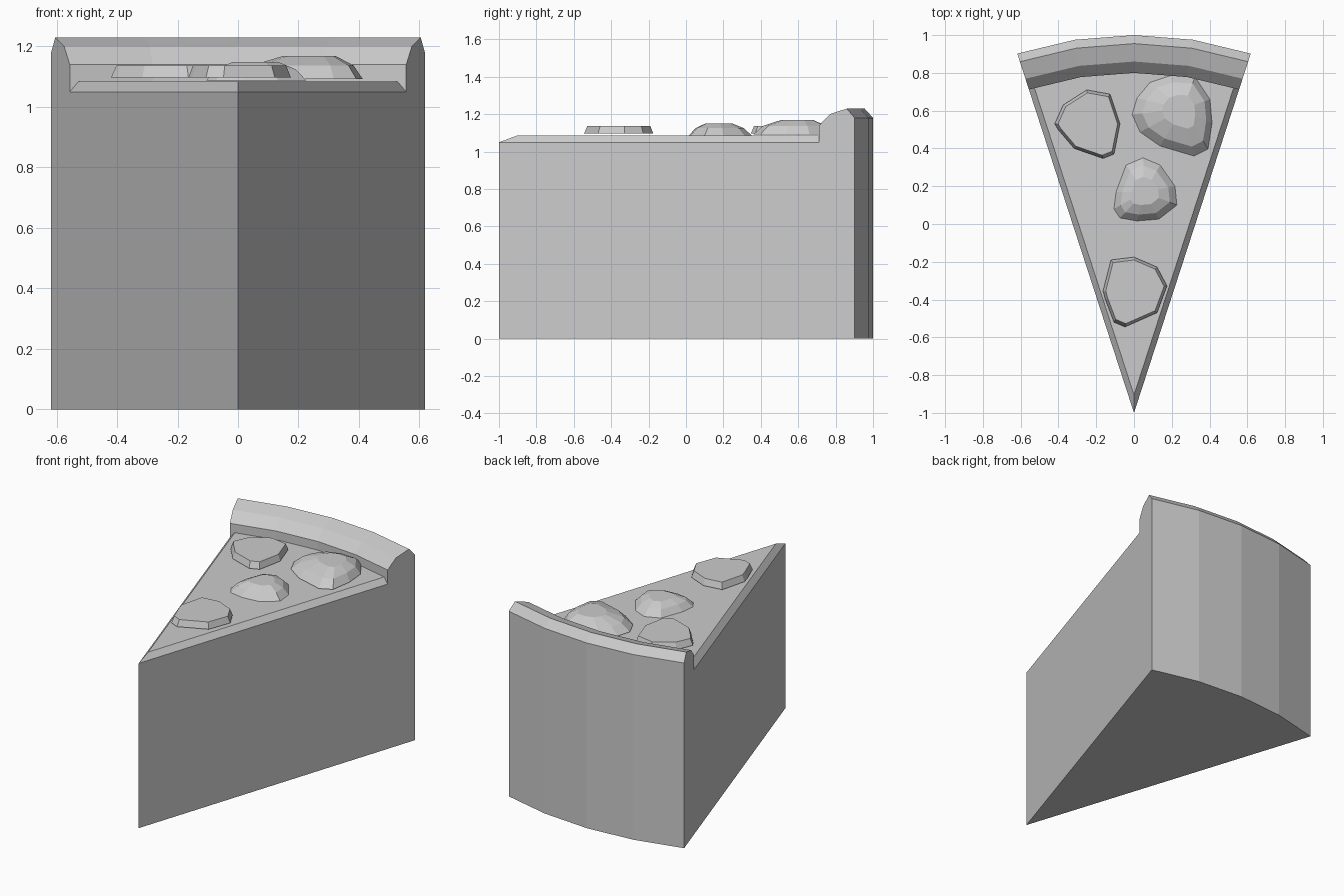
import bpy, bmesh, math
from mathutils import Vector

if "Cube" in bpy.data.objects:
    bpy.data.objects.remove(bpy.data.objects["Cube"])

HALF = math.radians(18)      # half the wedge angle
SEGS = 4                     # segments along the crust arc
EDGE_Z, TOP_Z = 1.05, 1.085  # cheese edge and cheese top heights


def finish(name, bm):
    bmesh.ops.remove_doubles(bm, verts=bm.verts, dist=1e-5)
    bmesh.ops.recalc_face_normals(bm, faces=bm.faces)
    mesh = bpy.data.meshes.new(name)
    bm.to_mesh(mesh)
    bm.free()
    obj = bpy.data.objects.new(name, mesh)
    bpy.context.collection.objects.link(obj)
    return obj


def polar(r, a, z):
    return Vector((r * math.sin(a), r * math.cos(a) - 1, z))


# Slice: tall wedge with bevelled top edges and a raised crust
def build_slice():
    bm = bmesh.new()
    angles = [-HALF + 2 * HALF * i / SEGS for i in range(SEGS + 1)]
    crust = [(1.8, 1.14), (1.86, 1.20), (1.955, 1.23), (2.0, 1.18), (2.0, 0)]
    cols = [[bm.verts.new(polar(r, a, z)) for r, z in crust] for a in angles]
    tip_low = bm.verts.new((0, -1, 0))
    tip_edge = bm.verts.new((0, -1, EDGE_Z))
    tip_top = bm.verts.new((0, -0.905, TOP_Z))

    # row where the cheese meets the crust, inset at both ends
    foot = [polar(1.8, a, TOP_Z) for a in angles]
    ends = [polar(1.8, a, EDGE_Z) for a in (-HALF, HALF)]
    foot[0], foot[-1] = foot[0].lerp(foot[1], 0.107), foot[-1].lerp(foot[-2], 0.107)
    foot = [bm.verts.new(p) for p in foot]
    ends = [bm.verts.new(p) for p in ends]

    # crust surface and outer wall
    for a, b in zip(cols, cols[1:]):
        for j in range(len(crust) - 1):
            bm.faces.new((a[j], b[j], b[j + 1], a[j + 1]))
    # inner wall of the crust
    for i in range(SEGS):
        bm.faces.new((foot[i], foot[i + 1], cols[i + 1][0], cols[i][0]))
    for end, f, col in zip(ends, (foot[0], foot[-1]), (cols[0], cols[-1])):
        bm.faces.new((end, f, col[0]))
        bm.faces.new((tip_edge, tip_top, f, end))         # cheese bevel
        bm.faces.new([tip_low, tip_edge, end] + col)      # cut side
    bm.faces.new([tip_top] + foot)                        # cheese top
    bm.faces.new([tip_low] + [c[-1] for c in cols])       # underside
    finish("pizza_slice", bm)


# Toppings: an outline stacked as shrinking rings toward a centre
def topping(name, outline, centre, rings):
    bm = bmesh.new()
    c = Vector(centre)
    loops = []
    for scale, z in rings:
        pts = [c + (Vector(p) - c) * scale for p in outline]
        loops.append([bm.verts.new((p.x, p.y, z)) for p in pts])
    n = len(outline)
    for lo, hi in zip(loops, loops[1:]):
        for i in range(n):
            k = (i + 1) % n
            bm.faces.new((lo[i], lo[k], hi[k], hi[i]))
    bm.faces.new(loops[0])
    bm.faces.new(loops[-1])
    finish(name, bm)


build_slice()

FLAT = [(1.0, 1.097), (0.91, 1.137)]
topping("pepperoni_back",
        [(-.42, .53), (-.375, .63), (-.25, .71), (-.127, .688), (-.074, .53),
         (-.106, .37), (-.164, .347), (-.317, .40), (-.402, .50)],
        (-.22, .535), FLAT)
topping("pepperoni_front",
        [(-.164, -.354), (-.122, -.19), (0, -.175), (.122, -.228), (.175, -.328),
         (.122, -.47), (-.048, -.545), (-.106, -.52), (-.153, -.397)],
        (0, -.35), FLAT)
topping("mushroom_middle",
        [(-.106, .08), (-.095, .17), (-.042, .312), (.048, .35), (.138, .312),
         (.217, .20), (.227, .10), (.132, .026), (.016, .016), (-.074, .032)],
        (.055, .17), [(1.0, 1.087), (.78, 1.125), (.45, 1.149)])
topping("mushroom_back",
        [(-.01, .58), (.016, .667), (.085, .75), (.19, .785), (.323, .778),
         (.402, .66), (.413, .534), (.392, .397), (.317, .36), (.138, .413),
         (.032, .487)],
        (.26, .61), [(1.0, 1.092), (.8, 1.137), (.42, 1.168)])
